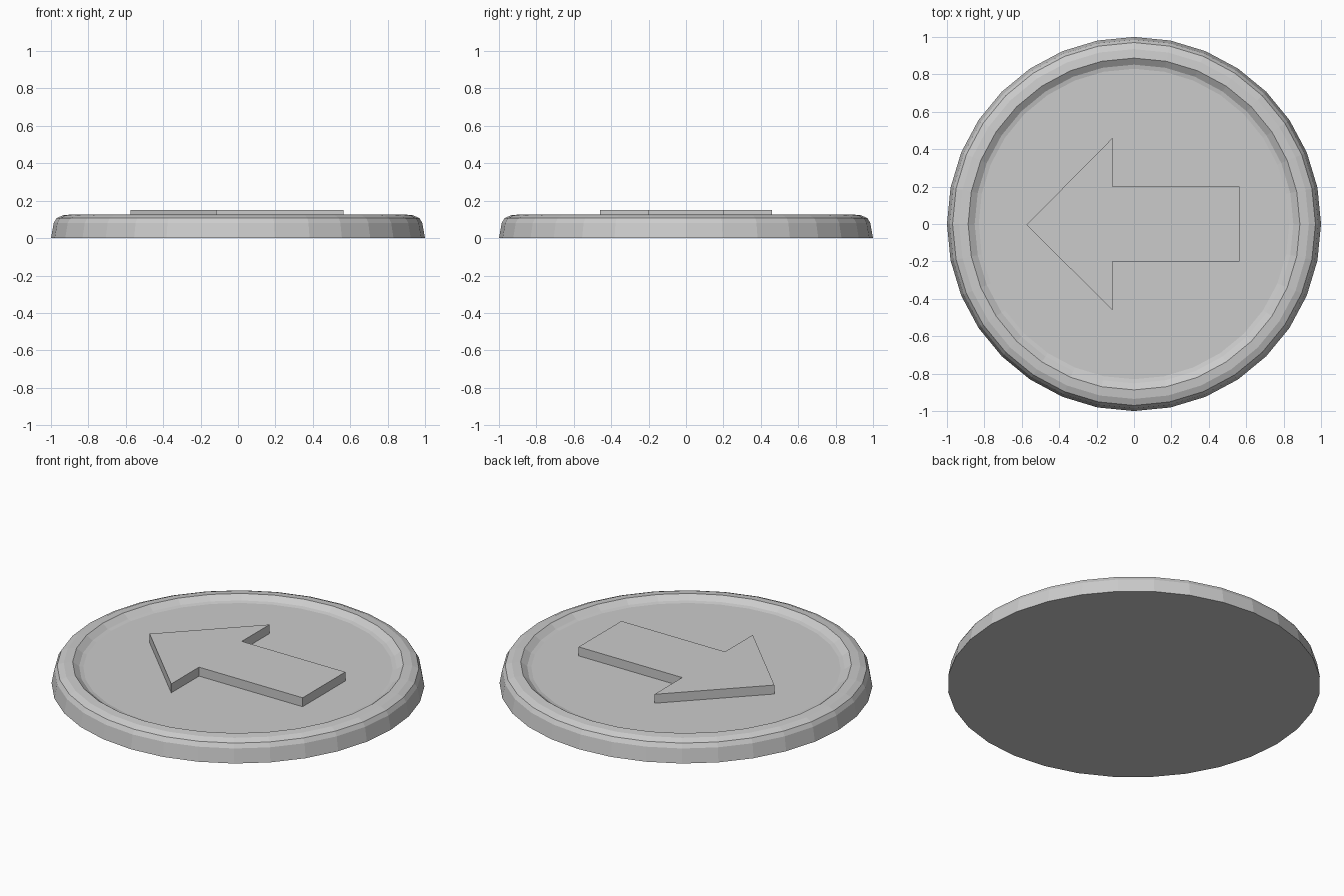
import bpy, bmesh
from math import sin, cos, tau

if "Cube" in bpy.data.objects:
    bpy.data.objects.remove(bpy.data.objects["Cube"])

SIDES = 32


def finish(name, bm):
    bmesh.ops.recalc_face_normals(bm, faces=bm.faces)
    mesh = bpy.data.meshes.new(name)
    bm.to_mesh(mesh)
    bm.free()
    obj = bpy.data.objects.new(name, mesh)
    bpy.context.collection.objects.link(obj)
    return obj


def lathe(name, profile):
    """Revolve (radius, height) points and cap both ends."""
    bm = bmesh.new()
    rings = [[bm.verts.new((r * cos(tau * i / SIDES), r * sin(tau * i / SIDES), z))
              for i in range(SIDES)] for r, z in profile]
    for a, b in zip(rings, rings[1:]):
        for i in range(SIDES):
            j = (i + 1) % SIDES
            bm.faces.new((a[i], a[j], b[j], b[i]))
    bm.faces.new(rings[0])
    bm.faces.new(rings[-1])
    return finish(name, bm)


def plate(name, outline, bottom, top):
    """Extrude a flat outline upward."""
    bm = bmesh.new()
    face = bm.faces.new([bm.verts.new((x, y, bottom)) for x, y in outline])
    ext = bmesh.ops.extrude_face_region(bm, geom=[face], use_keep_orig=True)
    verts = [v for v in ext["geom"] if isinstance(v, bmesh.types.BMVert)]
    bmesh.ops.translate(bm, verts=verts, vec=(0, 0, top - bottom))
    return finish(name, bm)


# Round base with a rounded rim and a shallow recessed floor
lathe("round_base", [(1.0, 0), (0.985, 0.082), (0.97, 0.107), (0.935, 0.122),
                     (0.887, 0.127), (0.852, 0.102), (0.83, 0.097)])

# Raised arrow pointing to -x
half = [(-0.115, 0.46), (-0.115, 0.2), (0.563, 0.2)]
outline = [(-0.575, -0.005)] + half + [(x, -y) for x, y in reversed(half)]
plate("arrow", outline, 0.09, 0.15)
